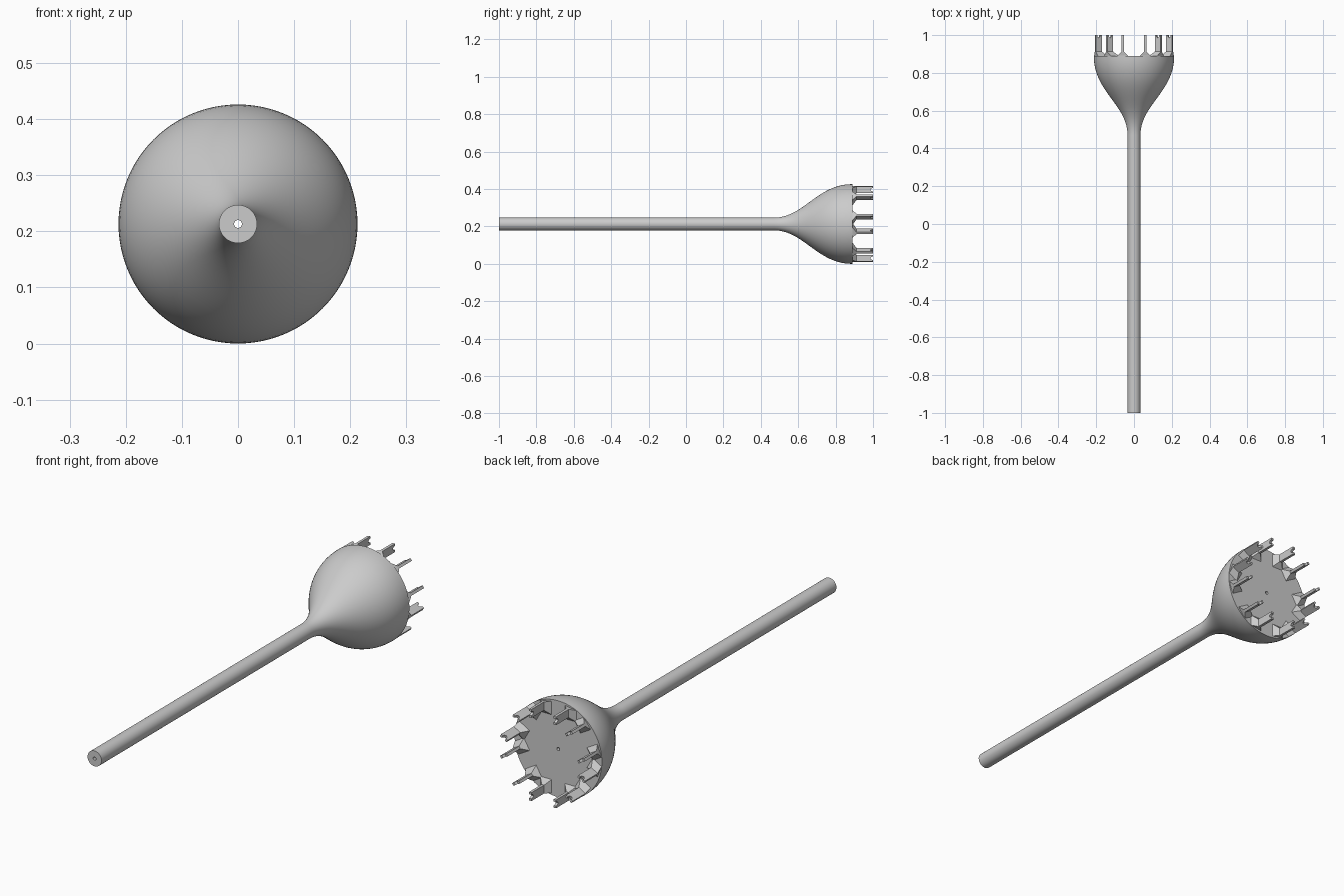
import bpy, bmesh, math
from mathutils import Matrix, Vector

if "Cube" in bpy.data.objects:
    bpy.data.objects.remove(bpy.data.objects["Cube"])

R_HEAD, R_SHAFT, R_BORE = 0.213, 0.034, 0.007
Y_FACE = 0.89
AXIS_Z = R_HEAD
SEG = 96


def finish(bm, name):
    bmesh.ops.recalc_face_normals(bm, faces=bm.faces)
    mesh = bpy.data.meshes.new(name)
    bm.to_mesh(mesh)
    bm.free()
    ob = bpy.data.objects.new(name, mesh)
    ob.location.z = AXIS_Z
    bpy.context.collection.objects.link(ob)
    bpy.context.view_layer.objects.active = ob
    ob.select_set(True)
    bpy.ops.object.shade_smooth_by_angle(angle=math.radians(35))
    ob.select_set(False)
    return ob


def bezier(p0, p1, p2, p3, n):
    pts = []
    for i in range(n + 1):
        t = i / n
        k = ((1-t)**3, 3*t*(1-t)**2, 3*t*t*(1-t), t**3)
        pts.append(tuple(sum(w * p[a] for w, p in zip(k, (p0, p1, p2, p3))) for a in (0, 1)))
    return pts


# Shaft and flared head: one lathe profile (y, radius) with a bore through the axis
profile = [(-1, R_BORE), (-1, R_SHAFT)]
profile += bezier((0.47, R_SHAFT), (0.63, R_SHAFT), (0.70, R_HEAD), (Y_FACE, R_HEAD), 28)
profile += [(Y_FACE, R_BORE)]
bm = bmesh.new()
rings = []
for i in range(SEG):
    a = 2 * math.pi * i / SEG
    rings.append([bm.verts.new((r * math.cos(a), y, r * math.sin(a))) for y, r in profile])
n = len(profile)
for i in range(SEG):
    p, q = rings[i], rings[(i + 1) % SEG]
    for j in range(n):
        k = (j + 1) % n
        bm.faces.new((p[j], p[k], q[k], q[j]))
finish(bm, "shaft_and_head")


# Prong: filleted at the base, with a round notch in the tip
INNER, OUTER, OFFSET, HALF = 0.165, 0.202, 0.060, 0.006
FILLET, NOTCH = 0.022, 0.009


def add_prong(bm, side, matrix):
    mid, length = (INNER + OUTER) / 2, OUTER - INNER
    arc = [mid - NOTCH * math.cos(math.pi * i / 8) for i in range(9)]
    stations = [0] + [(r - INNER) / length for r in arc] + [1]
    drops = [0] + [NOTCH * math.sin(math.pi * i / 8) * 1.6 for i in range(9)] + [0]
    levels = [(Y_FACE - 0.004, FILLET)]
    for i in range(7):
        a = math.pi / 2 * i / 6
        levels.append((Y_FACE + FILLET * math.sin(a), FILLET * (1 - math.cos(math.pi / 2 - a))))
    levels.append((1.0, 0))
    loops = []
    for li, (y, f) in enumerate(levels):
        rows = []
        for s in (-1, 1):
            t = side * OFFSET + s * (HALF + f)
            limit = math.sqrt((R_HEAD - 0.001) ** 2 - t * t)
            row = []
            for u, d in zip(stations, drops):
                start = INNER - f
                r = start + (min(OUTER, limit) - start) * u
                yy = y - d if li == len(levels) - 1 else y
                row.append(bm.verts.new(matrix @ Vector((r, yy, t))))
            rows.append(row)
        loops.append(rows[0] + rows[1][::-1])
    m = len(loops[0])
    for lo, hi in zip(loops, loops[1:]):
        for j in range(m):
            k = (j + 1) % m
            bm.faces.new((lo[j], lo[k], hi[k], hi[j]))
    for loop in (loops[0], loops[-1]):
        for j in range(m // 2 - 1):
            bm.faces.new((loop[j], loop[j + 1], loop[m - 2 - j], loop[m - 1 - j]))


# Six pairs of parallel prongs around the rim
bm = bmesh.new()
for i in range(6):
    rot = Matrix.Rotation(math.radians(30 + 60 * i), 4, 'Y')
    for side in (-1, 1):
        add_prong(bm, side, rot)
finish(bm, "rim_prongs")
